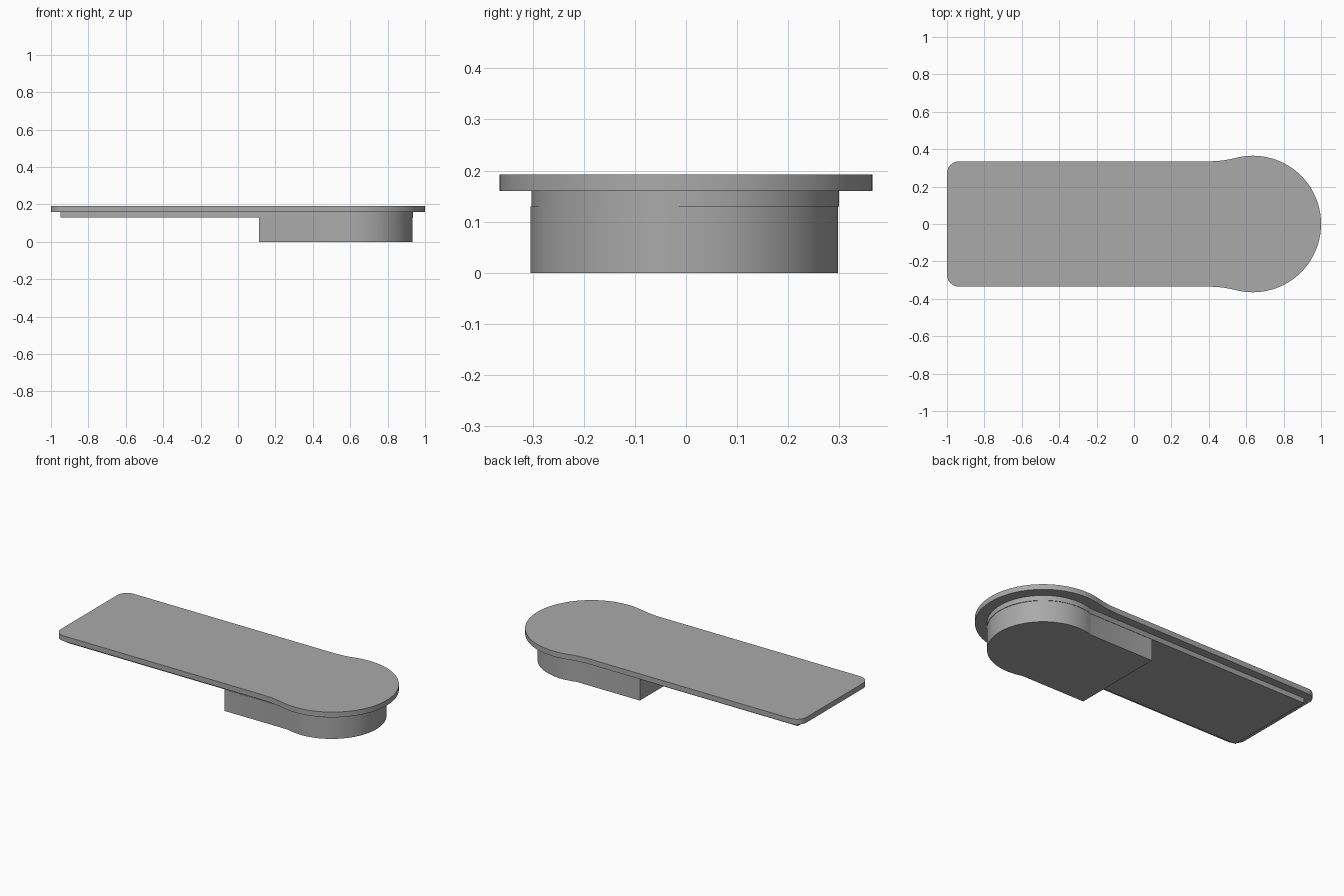
import bpy, bmesh, math
from math import pi, sin, cos, atan2, asin, hypot

cube = bpy.data.objects.get("Cube")
if cube:
    bpy.data.objects.remove(cube, do_unlink=True)

grey = bpy.data.materials.new("plain_grey")
grey.use_nodes = True
COLOR = (0.4, 0.4, 0.4, 1)
grey.diffuse_color = COLOR
grey.node_tree.nodes["Principled BSDF"].inputs["Base Color"].default_value = COLOR


def arc(cx, cy, r, a0, a1, n):
    """Points along a circular arc from angle a0 to a1."""
    return [(cx + r * cos(a0 + (a1 - a0) * i / n),
             cy + r * sin(a0 + (a1 - a0) * i / n)) for i in range(n + 1)]


def slab(name, half, z0, z1, dy=0.0):
    """Extrude an outline, given as its +y half from head to tail, mirrored in y."""
    outline = half + [(x, -y) for x, y in reversed(half) if abs(y) > 1e-5]
    bm = bmesh.new()
    base = bm.faces.new([bm.verts.new((x, y + dy, z0)) for x, y in outline])
    top = bmesh.ops.extrude_face_region(bm, geom=[base])["geom"]
    for v in top:
        if isinstance(v, bmesh.types.BMVert):
            v.co.z = z1
    bmesh.ops.recalc_face_normals(bm, faces=bm.faces)
    mesh = bpy.data.meshes.new(name)
    bm.to_mesh(mesh)
    bm.free()
    mesh.materials.append(grey)
    obj = bpy.data.objects.new(name, mesh)
    bpy.context.collection.objects.link(obj)
    bpy.ops.object.select_all(action='DESELECT')
    obj.select_set(True)
    bpy.context.view_layer.objects.active = obj
    bpy.ops.object.shade_smooth_by_angle(angle=math.radians(20))
    return obj


def keyhole(cx, r, half_width, tail):
    """Round head running into a straight, square-ended body."""
    return arc(cx, 0, r, 0, pi - asin(half_width / r), 48) + [(tail, half_width)]


# Cover plate: round head blended into a body with rounded tail corners
HEAD_X, HEAD_R, BODY_Y, CORNER = 0.635, 0.365, 0.335, 0.065
blend_x, blend_r = 0.40, 0.57
blend_y = BODY_Y + blend_r
angle = atan2(blend_y, blend_x - HEAD_X)
cover = arc(HEAD_X, 0, HEAD_R, 0, angle, 48)
cover += arc(blend_x, blend_y, blend_r, angle - pi, -pi / 2, 12)[1:]
cover += arc(-1 + CORNER, BODY_Y - CORNER, CORNER, pi / 2, pi, 10)
slab("cover_plate", cover, 0.16, 0.192)

# Thin inner rim under the cover
slab("inner_rim", keyhole(HEAD_X, 0.301, 0.286, -0.95), 0.13, 0.16, -0.0015)

# Deep block under the head
slab("lower_block", keyhole(0.632, 0.301, 0.286, 0.112), 0.0, 0.13, -0.0035)
